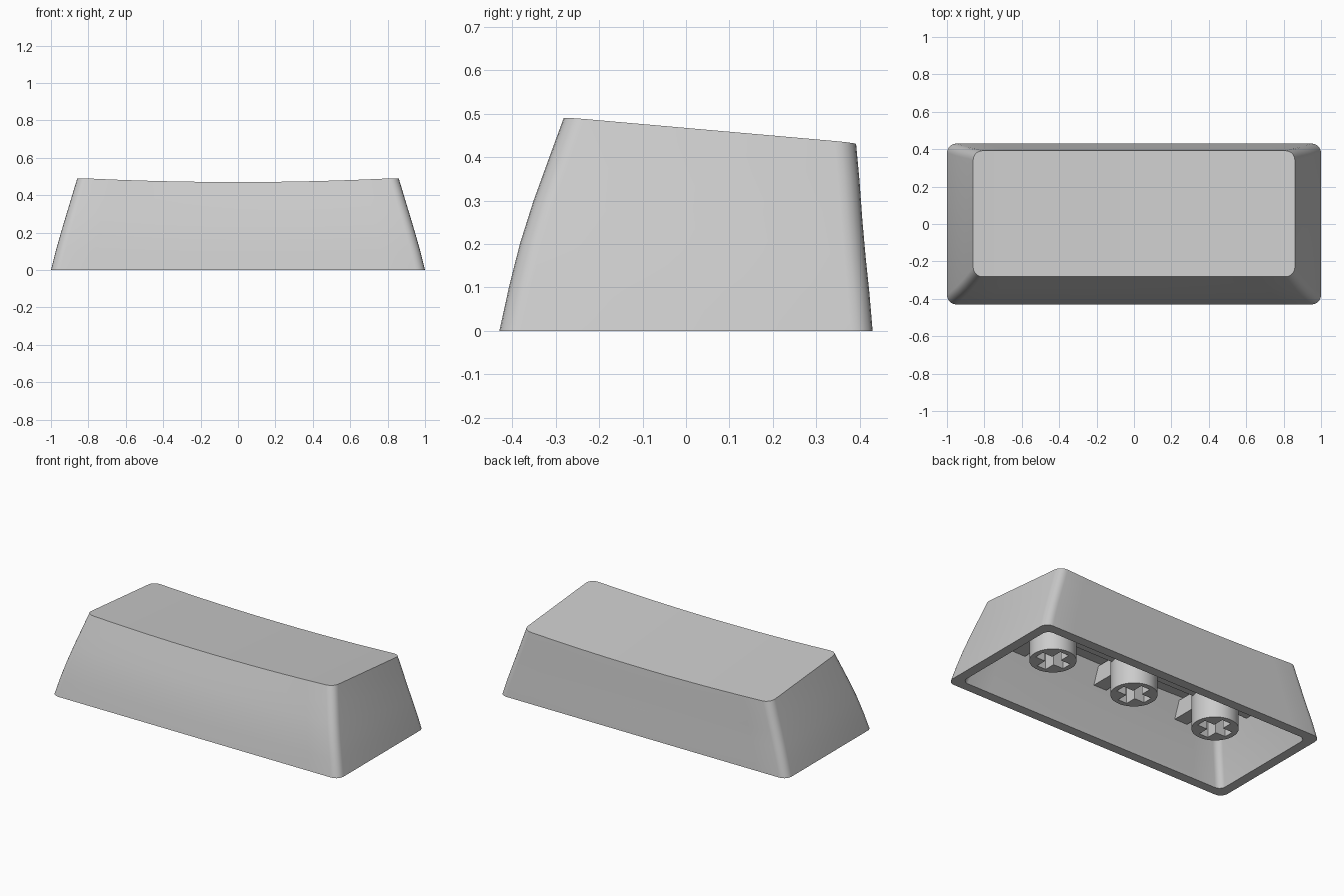
import bpy, bmesh, math

if "Cube" in bpy.data.objects:
    bpy.data.objects.remove(bpy.data.objects["Cube"])


def lerp(pts, t):
    # piecewise linear lookup in a short profile
    for (a, u), (b, v) in zip(pts, pts[1:]):
        if t <= b:
            return u + (v - u) * (t - a) / (b - a)
    return pts[-1][1]


# Side profiles: height fraction -> half width, front edge, back edge
HALF_X = [(0, 1.0), (.2, .975), (.45, .94), (.7, .903), (1, .86)]
FRONT = [(0, -.43), (.2, -.408), (.4, -.383), (.6, -.352), (1, -.282)]
BACK = [(0, .43), (.25, .421), (.5, .409), (.75, .402), (1, .392)]


def dish(x, y):
    # tilted top surface with a cylindrical hollow
    u = min(1, abs(x) / .86)
    return .492 - .088 * (y + .28) - .022 * (1 - u * u)


def ring(bm, t, inset=0.0, r=.05, arc=5, cuts=12):
    # rounded rectangle; front and back halves share the same x positions
    hx = lerp(HALF_X, t) - inset
    yf, yb = lerp(FRONT, t) + inset, lerp(BACK, t) - inset
    half = [(-hx + r - r * math.cos(a), r - r * math.sin(a))
            for a in [math.pi / 2 * i / arc for i in range(arc + 1)]]
    x0 = hx - r
    half += [(-x0 + 2 * x0 * i / cuts, 0) for i in range(1, cuts)]
    half += [(-x, d) for x, d in reversed(half[:arc + 1])]

    def vert(x, y):
        return bm.verts.new((x, y, t * dish(x * .86 / (hx + inset), y)))
    front = [vert(x, yf + d) for x, d in half]
    back = [vert(x, yb - d) for x, d in half]
    return front, back


def cap(bm, halves):
    f, b = halves
    for i in range(len(f) - 1):
        bm.faces.new((f[i], f[i + 1], b[i + 1], b[i]))


def finish(bm, name):
    bmesh.ops.recalc_face_normals(bm, faces=bm.faces)
    me = bpy.data.meshes.new(name)
    bm.to_mesh(me)
    bm.free()
    ob = bpy.data.objects.new(name, me)
    bpy.context.collection.objects.link(ob)
    return ob


def smooth(ob):
    bpy.ops.object.select_all(action='DESELECT')
    ob.select_set(True)
    bpy.context.view_layer.objects.active = ob
    bpy.ops.object.shade_smooth_by_angle(angle=math.radians(28))


def box(name, x, y, z):
    bm = bmesh.new()
    bmesh.ops.create_cube(bm, size=1)
    for v in bm.verts:
        v.co = [lo + (c + .5) * (hi - lo) for c, (lo, hi) in zip(v.co, (x, y, z))]
    return finish(bm, name)


# Hollow shell: outer wall, rim, inner wall, ceiling
bm = bmesh.new()
outer = [ring(bm, t) for t in (0, .2, .4, .6, .8, 1)]
inner = [ring(bm, t, .06, .04) for t in (0, .2, .4, .6, .84)]
stack = list(reversed(outer)) + inner
for (f0, b0), (f1, b1) in zip(stack, stack[1:]):
    l0, l1 = f0 + b0[::-1], f1 + b1[::-1]
    for i in range(len(l0)):
        j = (i + 1) % len(l0)
        bm.faces.new((l0[i], l0[j], l1[j], l1[i]))
cap(bm, outer[-1])
cap(bm, inner[-1])
smooth(finish(bm, "key_shell"))

# Long rib under the ceiling
box("long_rib", (-.86, .86), (-.045, .045), (.285, .385))

# Three sockets with cross-shaped holes, each with a cross rib
for i, x in enumerate((-.59, 0, .59)):
    bm = bmesh.new()
    bmesh.ops.create_cone(bm, cap_ends=True, segments=40, radius1=.132,
                          radius2=.132, depth=.3)
    bmesh.ops.translate(bm, verts=bm.verts, vec=(x, 0, .25))
    stem = finish(bm, f"stem_socket_{i + 1}")
    bpy.context.view_layer.objects.active = stem
    for w, d in ((.1, .031), (.031, .1)):
        cutter = box("socket_cutter", (x - w, x + w), (-d, d), (.0, .28))
        cutter.hide_render = True
        mod = stem.modifiers.new("cross", 'BOOLEAN')
        mod.operation = 'DIFFERENCE'
        mod.solver = 'EXACT'
        mod.object = cutter
        bpy.ops.object.modifier_apply(modifier=mod.name)
        bpy.data.objects.remove(cutter)
    smooth(stem)
    box(f"cross_rib_{i + 1}", (x - .045, x + .045), (-.3, .36), (.275, .38))
